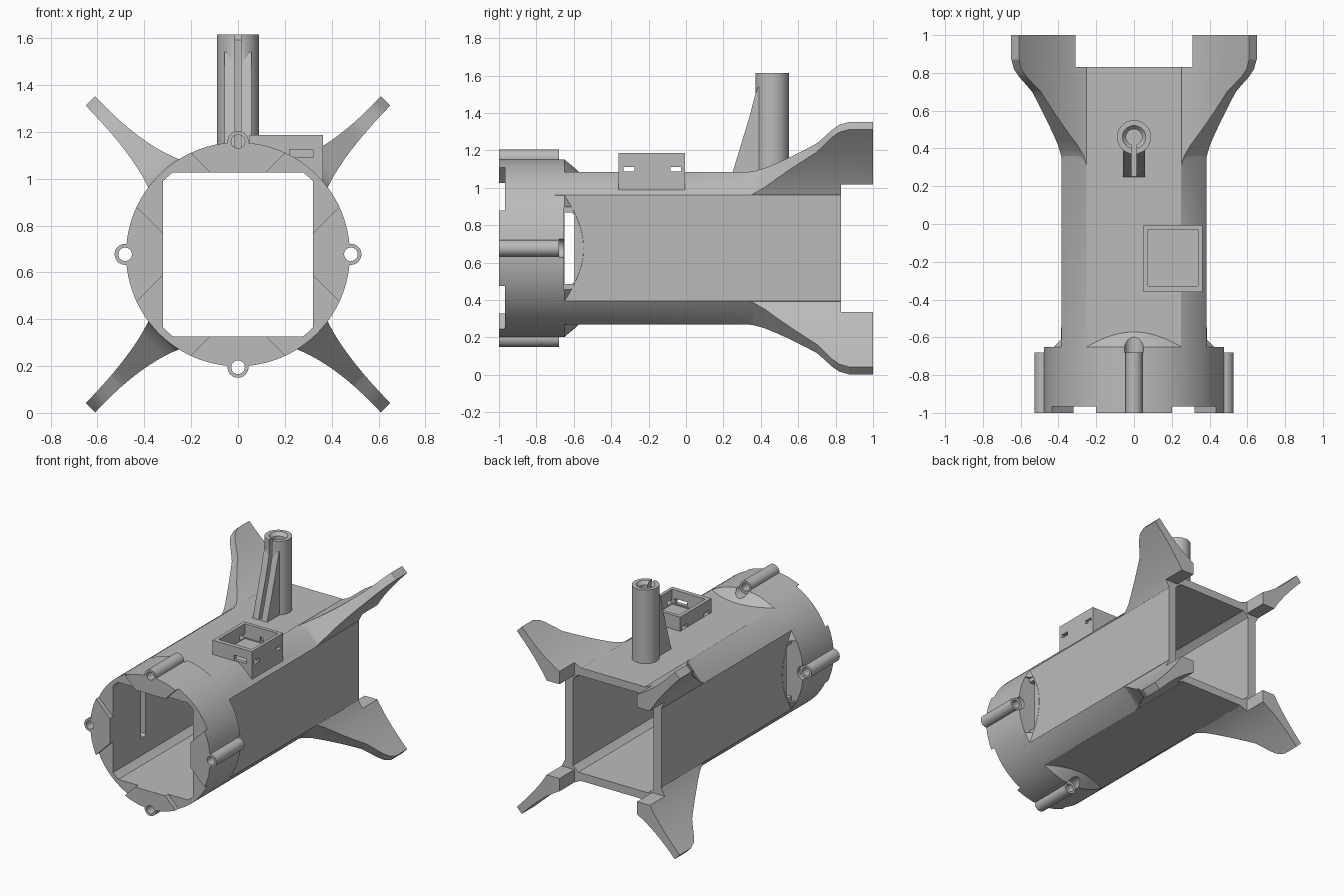
import bpy, bmesh, math
from mathutils import Vector

default = bpy.data.objects.get("Cube")
if default:
    bpy.data.objects.remove(default, do_unlink=True)

C = 0.677          # height of the tube axis
R = 0.478          # outer radius
HX, HZ = 0.385, 0.4075

grey = bpy.data.materials.new("plain_grey")
grey.use_nodes = True
grey.diffuse_color = (0.5, 0.5, 0.5, 1)
grey.node_tree.nodes["Principled BSDF"].inputs["Base Color"].default_value = (0.5, 0.5, 0.5, 1)


def along_y(a, b, t):
    return Vector((a, t, C + b))


def along_x(a, b, t):
    return Vector((t, a, b))


def along_z(a, b, t):
    return Vector((a, b, t))


def loft(name, rings, place):
    """Closed solid through rings given as (points, offset)."""
    bm = bmesh.new()
    loops = [[bm.verts.new(place(a, b, t)) for a, b in pts] for pts, t in rings]
    n = len(loops[0])
    for lo, hi in zip(loops, loops[1:]):
        for i in range(n):
            j = (i + 1) % n
            bm.faces.new((lo[i], lo[j], hi[j], hi[i]))
    bm.faces.new(loops[0])
    bm.faces.new(loops[-1])
    bmesh.ops.recalc_face_normals(bm, faces=bm.faces)
    mesh = bpy.data.meshes.new(name)
    bm.to_mesh(mesh)
    bm.free()
    ob = bpy.data.objects.new(name, mesh)
    bpy.context.collection.objects.link(ob)
    return ob


def prism(name, pts, lo, hi, place):
    return loft(name, [(pts, lo), (pts, hi)], place)


def circle(r, cx=0, cy=0, n=32):
    return [(cx + r * math.cos(math.tau * i / n), cy + r * math.sin(math.tau * i / n)) for i in range(n)]


def box(name, x0, x1, y0, y1, z0, z1):
    return prism(name, [(x0, y0), (x1, y0), (x1, y1), (x0, y1)], z0, z1, along_z)


def combine(base, other, operation):
    mod = base.modifiers.new("join", 'BOOLEAN')
    mod.operation = operation
    mod.solver = 'EXACT'
    mod.object = other
    bpy.context.view_layer.objects.active = base
    bpy.ops.object.modifier_apply(modifier=mod.name)
    bpy.data.objects.remove(other, do_unlink=True)


def add(base, other):
    combine(base, other, 'UNION')


def cut(base, other):
    combine(base, other, 'DIFFERENCE')


def flat_sided_round(r, hx, hz):
    """Circle trimmed by a rectangle."""
    pts = []
    a0, a1 = math.acos(hx / r), math.asin(hz / r)
    for q in range(4):
        for i in range(9):
            f = i / 8 if q % 2 == 0 else 1 - i / 8
            a = a0 + (a1 - a0) * f
            sx = 1 if q in (0, 3) else -1
            sz = 1 if q < 2 else -1
            pts.append((sx * r * math.cos(a), sz * r * math.sin(a)))
    return pts


def bezier(p, c, q, n=10):
    return [tuple((1 - t) ** 2 * u + 2 * t * (1 - t) * v + t * t * w for u, v, w in zip(p, c, q))
            for t in (i / n for i in range(n + 1))]


# Main tube and round front collar with a tapered rear
housing = prism("housing", flat_sided_round(R, HX, HZ), -0.7, 1, along_y)
collar = loft("collar", [(circle(R, n=96), -1), (circle(R, n=96), -0.65), (circle(0.37, n=96), -0.53)], along_y)
add(housing, collar)

# Flared corner fins
section = (bezier((0.245, 0.403), (0.42, 0.47), (0.61, 0.675))
           + bezier((0.65, 0.635), (0.45, 0.43), (0.38, 0.28)) + [(0.25, 0.3)])
outline = [(0.3, 0.3), (0.3, 0.462), (0.36, 0.478), (0.42, 0.515), (0.7, 0.745), (0.74, 0.797),
           (0.78, 0.85), (0.82, 0.888), (0.87, 0.907), (0.9, 0.93), (1.1, 0.93), (1.1, 0.3)]
for sx in (1, -1):
    for sz in (1, -1):
        fin = prism("fin", [(sx * a, sz * b) for a, b in section], 0.31, 1, along_y)

        def on_diagonal(y, r, t):
            k = math.sqrt(0.5)
            return Vector((sx * (r + t) * k, y, C + sz * (r - t) * k))

        combine(fin, prism("fin_outline", outline, -0.5, 0.5, on_diagonal), 'INTERSECT')
        add(housing, fin)

# Screw tubes with clearance behind them
cardinals = [(0.482, 0), (-0.482, 0), (0, 0.482), (0, -0.482)]
for cx, cz in cardinals:
    cut(housing, prism("clearance", circle(0.05, cx, cz), -0.68, -0.5, along_y))
    add(housing, prism("screw_tube", circle(0.045, cx, cz), -1, -0.68, along_y))

# Sensor tray on the upper left
add(housing, box("tray", 0.05, 0.363, -0.36, -0.005, 0.97, 1.187))
cut(housing, box("tray_cavity", 0.075, 0.34, -0.328, -0.03, 1.08, 1.3))
cut(housing, box("tray_front_slot", 0.22, 0.32, -0.4, -0.3, 1.09, 1.125))
cut(housing, box("tray_back_slit", 0.195, 0.22, -0.1, 0.05, 1.09, 1.125))
for y in (-0.305, -0.055):
    cut(housing, box("tray_side_hole", 0, 0.5, y - 0.029, y + 0.029, 1.086, 1.112))

# Through opening
cut(housing, prism("opening", flat_sided_round(0.447, 0.32, 0.35), -1.2, 1.2, along_y))

# Open rear between the fins
cut(housing, box("rear_gap_tall", -0.31, 0.31, 0.83, 1.2, -1, 3))
cut(housing, box("rear_gap_wide", -1, 1, 0.83, 1.2, C - 0.34, C + 0.34))

# Screw holes
for cx, cz in cardinals:
    cut(housing, prism("screw_hole", circle(0.029, cx, cz, 24), -1.1, -0.6, along_y))

# Side slots and the flats around them
for s in (1, -1):
    x0, x1 = sorted((s * 0.386, s * 0.7))
    cut(housing, box("side_flat", x0, x1, -0.652, -0.5, C - 0.22, C + 0.22))
    x0, x1 = sorted((s * 0.2, s * 0.7))
    slot = [(-0.65, C - 0.19), (-0.61, C - 0.19), (-0.595, C - 0.175),
            (-0.595, C + 0.175), (-0.61, C + 0.19), (-0.65, C + 0.19)]
    cut(housing, prism("side_slot", slot, x0, x1, along_x))

# Shallow diagonal notches in the front rim
k = math.sqrt(0.5)
for s in (1, -1):
    strip = [(k * (u - v), s * k * (u + v)) for u, v in ((-1, -0.163), (1, -0.163), (1, 0.163), (-1, 0.163))]
    cut(housing, prism("rim_notch", strip, -1.1, -0.967, along_y))

# Upright post with a braced, slotted front
PY = 0.46
post = prism("post", circle(0.09, 0, PY, 48), 1.05, 1.615, along_z)
brace = [(0.25, 1.05), (0.25, 1.085), (0.3, 1.25), (0.345, 1.4), (0.365, 1.48), (0.385, 1.54), (PY, 1.54), (PY, 1.05)]
add(post, prism("brace", brace, -0.058, 0.058, along_x))
bore = loft("bore", [(circle(0.042, 0, PY), 1.09), (circle(0.042, 0, PY), 1.592),
                     (circle(0.066, 0, PY), 1.62)], along_z)
cut(post, bore)
cut(post, box("post_slit", -0.012, 0.012, 0.2, PY, 1.086, 1.7))

# Finish
for ob in (housing, post):
    ob.data.materials.clear()
    ob.data.materials.append(grey)
    for o in bpy.context.selected_objects:
        o.select_set(False)
    ob.select_set(True)
    bpy.context.view_layer.objects.active = ob
    bpy.ops.object.shade_smooth_by_angle(angle=math.radians(25))
